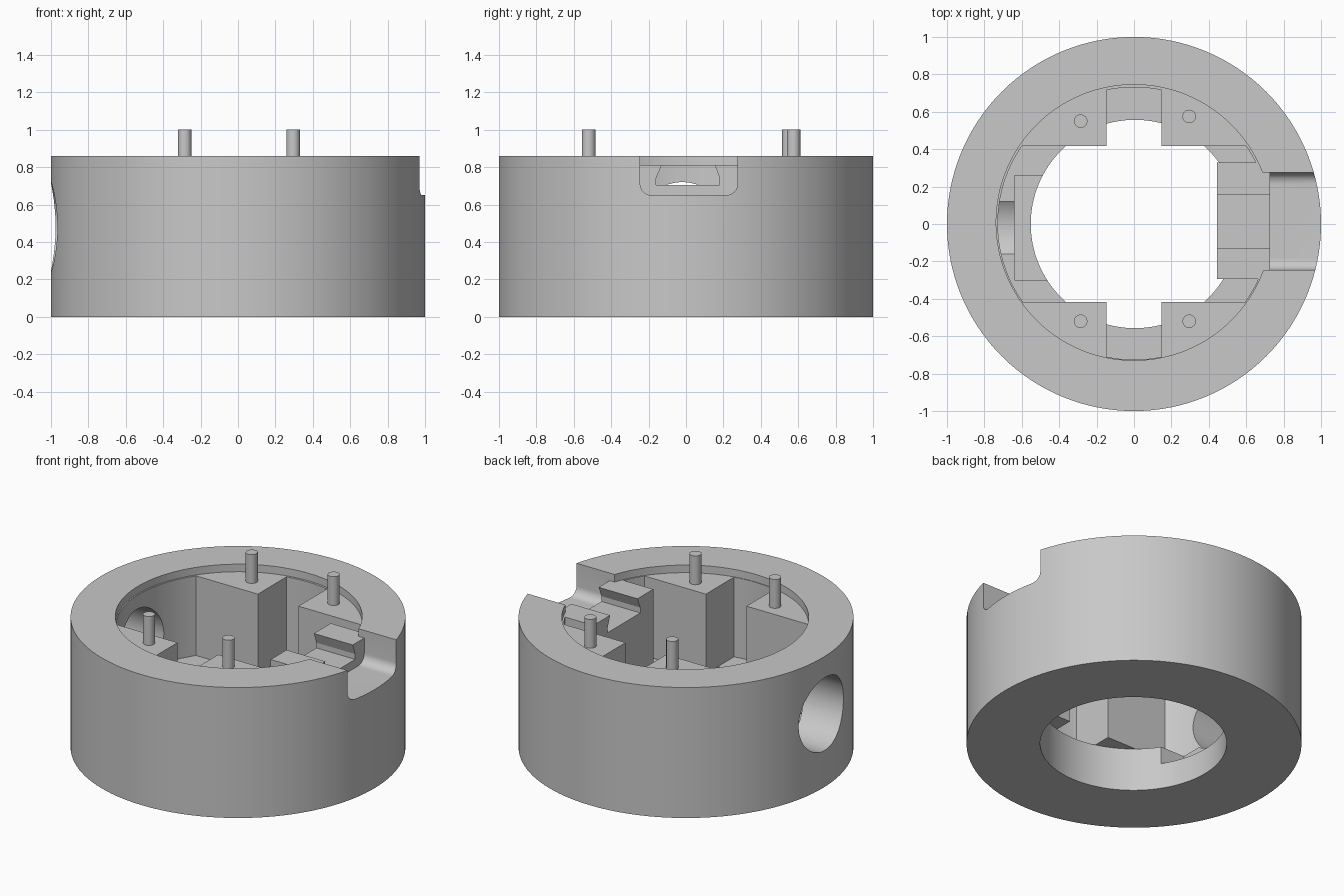
import bpy, bmesh
from math import cos, sin, pi, atan2, sqrt

if "Cube" in bpy.data.objects:
    bpy.data.objects.remove(bpy.data.objects["Cube"])

GREY = (0.58, 0.58, 0.58, 1)
mat = bpy.data.materials.new("plain grey")
mat.use_nodes = True
mat.diffuse_color = GREY
mat.node_tree.nodes["Principled BSDF"].inputs["Base Color"].default_value = GREY

FLOOR, LEDGE, TOP = 0.285, 0.81, 0.86
CAVITY = 0.728


def arc(r, cx=0, cy=0, start=0, end=2 * pi, n=24):
    return [(cx + r * cos(start + (end - start) * i / n),
             cy + r * sin(start + (end - start) * i / n)) for i in range(n + 1)]


def circle(r, cx=0, cy=0, n=128):
    return arc(r, cx, cy, n=n)[:-1]


def rect(u0, u1, v0, v1):
    return [(u0, v0), (u1, v0), (u1, v1), (u0, v1)]


def prism(name, outline, a, b, axis="z"):
    """Extrude an outline from a to b along z, or a (y, z) outline along x."""
    place = (lambda u, v, t: (u, v, t)) if axis == "z" else (lambda u, v, t: (t, u, v))
    bm = bmesh.new()
    face = bm.faces.new([bm.verts.new(place(u, v, a)) for u, v in outline])
    new = bmesh.ops.extrude_face_region(bm, geom=[face])["geom"]
    shift = place(0, 0, b - a)
    bmesh.ops.translate(bm, vec=shift, verts=[g for g in new if isinstance(g, bmesh.types.BMVert)])
    bmesh.ops.recalc_face_normals(bm, faces=bm.faces)
    mesh = bpy.data.meshes.new(name)
    bm.to_mesh(mesh)
    bm.free()
    mesh.materials.append(mat)
    ob = bpy.data.objects.new(name, mesh)
    bpy.context.collection.objects.link(ob)
    return ob


def smooth(ob):
    bpy.ops.object.select_all(action="DESELECT")
    ob.select_set(True)
    bpy.context.view_layer.objects.active = ob
    bpy.ops.object.shade_smooth_by_angle(angle=0.5)


# Ring body with its bores, ledge, wall notch, side hole and floor pocket
body = prism("ring_body", circle(1), 0, TOP)
r = 0.06
notch = ([(-0.245, 1)] + arc(r, -0.245 + r, 0.65 + r, pi, 1.5 * pi, 8)
         + arc(r, 0.275 - r, 0.65 + r, 1.5 * pi, 2 * pi, 8) + [(0.275, 1)])
cutters = [
    prism("bore_cutter", circle(0.557, 0.005), -0.1, 1.1),
    prism("cavity_cutter", circle(CAVITY, 0, 0.003), FLOOR, 1.1),
    prism("ledge_cutter", circle(0.737, 0, 0.008), LEDGE, 1.1),
    prism("notch_cutter", notch, 0.6, 1.1, "x"),
    prism("side_hole_cutter", circle(0.24, -0.02, 0.48, 64), -1.1, -0.6, "x"),
    prism("pocket_cutter", rect(-0.64, -0.3, -0.3, 0.26), 0.17, 0.5),
]
for cutter in cutters:
    mod = body.modifiers.new(cutter.name, "BOOLEAN")
    mod.operation, mod.solver, mod.object = "DIFFERENCE", "EXACT", cutter
bpy.context.view_layer.update()
evaluated = body.evaluated_get(bpy.context.evaluated_depsgraph_get())
cut_mesh = bpy.data.meshes.new_from_object(evaluated)
body.modifiers.clear()
body.data = cut_mesh
for cutter in cutters:
    bpy.data.objects.remove(cutter)
smooth(body)

# Four corner blocks that follow the cavity wall, each with a pin
R = CAVITY + 0.006
x0, y0 = 0.148, 0.418
edge = [(x0, y0)] + arc(R, 0, 0, atan2(y0, sqrt(R * R - y0 * y0)),
                        atan2(sqrt(R * R - x0 * x0), x0), 20)
pins = {("left", "back"): (0.295, 0.575), ("right", "back"): (-0.285, 0.55),
        ("left", "front"): (0.295, -0.52), ("right", "front"): (-0.285, -0.52)}
for (side, end), (px, py) in pins.items():
    sx, sy = (1 if px > 0 else -1), (1 if py > 0 else -1)
    block = prism(f"{end}_{side}_block", [(sx * u, sy * v) for u, v in edge], FLOOR, LEDGE)
    smooth(block)
    smooth(prism(f"{end}_{side}_pin", circle(0.036, px, py, 32), LEDGE - 0.02, 1.0))

# Bracket with a dovetail slot, in line with the wall notch
bracket = [(-0.295, FLOOR), (0.33, FLOOR), (0.33, LEDGE), (0.155, LEDGE), (0.18, 0.74),
           (0.18, 0.705), (-0.16, 0.705), (-0.16, 0.74), (-0.13, LEDGE), (-0.295, LEDGE)]
prism("dovetail_bracket", bracket, 0.445, 0.728, "x")
